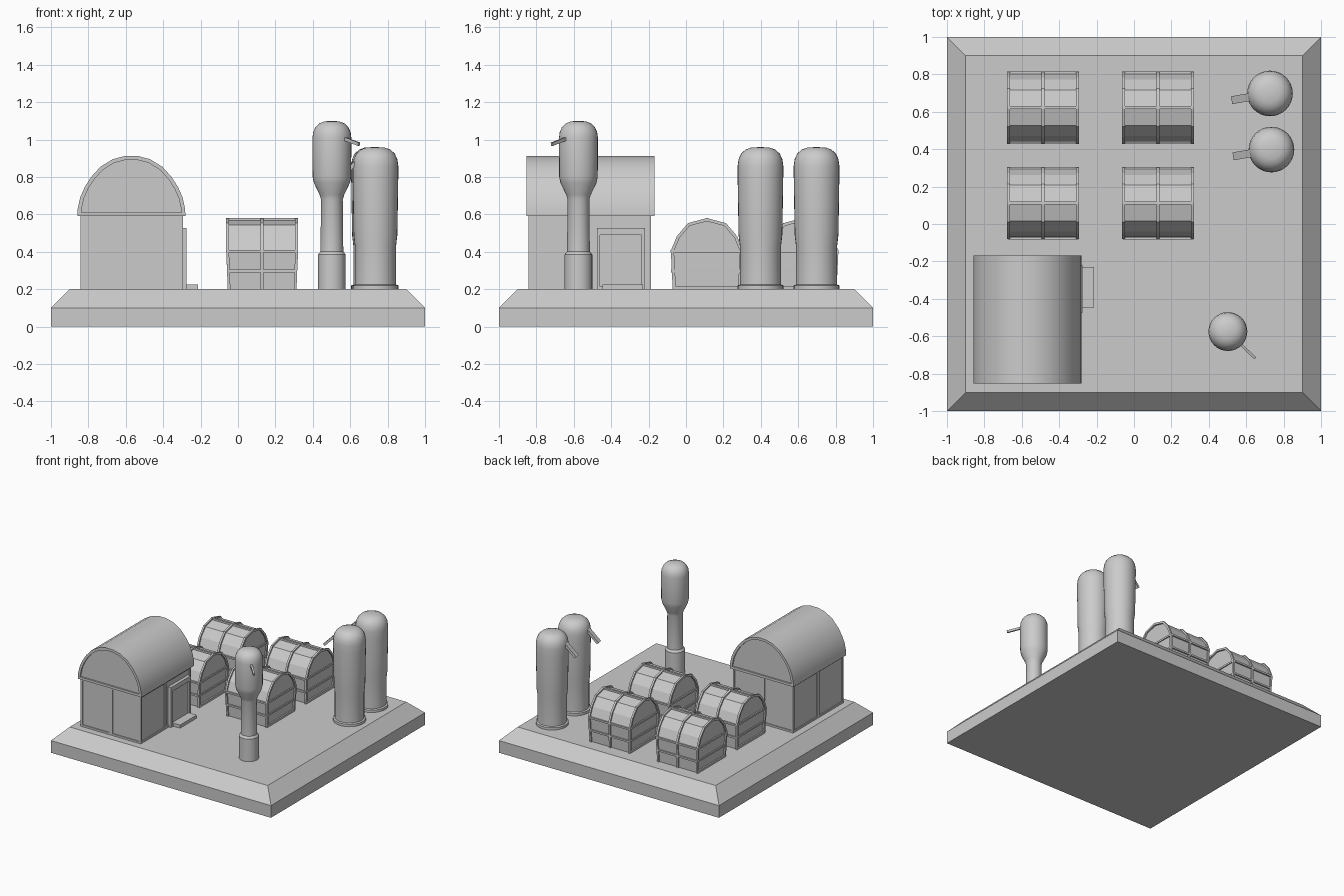
import bpy, bmesh, math
from mathutils import Vector, Matrix

if "Cube" in bpy.data.objects:
    bpy.data.objects.remove(bpy.data.objects["Cube"])


def finish(name, bm, smooth=None):
    bmesh.ops.recalc_face_normals(bm, faces=bm.faces)
    me = bpy.data.meshes.new(name)
    bm.to_mesh(me)
    bm.free()
    ob = bpy.data.objects.new(name, me)
    bpy.context.collection.objects.link(ob)
    if smooth:
        bpy.ops.object.select_all(action='DESELECT')
        ob.select_set(True)
        bpy.context.view_layer.objects.active = ob
        bpy.ops.object.shade_smooth_by_angle(angle=math.radians(smooth))
    return ob


def add_box(bm, x0, x1, y0, y1, z0, z1):
    m = Matrix.Translation(((x0 + x1) / 2, (y0 + y1) / 2, (z0 + z1) / 2))
    bmesh.ops.create_cube(bm, size=1, matrix=m @ Matrix.Diagonal((x1 - x0, y1 - y0, z1 - z0, 1)))


def add_prism(bm, pts, a, b, axis, hole=None):
    """Extrude a side profile from a to b; an equal-length hole makes it a frame."""
    def loop(p, t):
        return [bm.verts.new((t, u, v) if axis == 'x' else (u, t, v)) for u, v in p]

    def bridge(p, q):
        for i in range(len(p)):
            j = (i + 1) % len(p)
            bm.faces.new((p[i], p[j], q[j], q[i]))
    o1, o2 = loop(pts, a), loop(pts, b)
    bridge(o1, o2)
    if hole:
        i1, i2 = loop(hole, a), loop(hole, b)
        bridge(i1, i2)
        bridge(o1, i1)
        bridge(o2, i2)
    else:
        bm.faces.new(o1)
        bm.faces.new(o2)


def mirrored(half):
    """Close a half profile that runs from the base up to the centre line."""
    return half + [(-u, v) for u, v in reversed(half) if u > 0]


def inset(pts, d, zc, cu=0):
    """Shrink a profile towards its centre by about d."""
    w = max(abs(u - cu) for u, v in pts)
    h = max(abs(v - zc) for u, v in pts)
    return [(cu + (u - cu) * (1 - d / w), zc + (v - zc) * (1 - d / h)) for u, v in pts]


def lathe(name, profile, x, y):
    bm = bmesh.new()
    vs = [bm.verts.new((r, 0, z)) for r, z in profile]
    es = [bm.edges.new(e) for e in zip(vs, vs[1:])]
    bmesh.ops.spin(bm, geom=vs + es, cent=(0, 0, 0), axis=(0, 0, 1), angle=math.tau, steps=32)
    bmesh.ops.remove_doubles(bm, verts=bm.verts, dist=1e-4)
    bmesh.ops.translate(bm, verts=bm.verts, vec=(x, y, 0))
    return finish(name, bm, 35)


def bar(name, p, q, width, thick):
    """Box running from p to q."""
    p, q = Vector(p), Vector(q)
    rot = (q - p).to_track_quat('X', 'Z').to_matrix().to_4x4()
    bm = bmesh.new()
    bmesh.ops.create_cube(bm, size=1, matrix=Matrix.Translation((p + q) / 2) @ rot
                          @ Matrix.Diagonal(((q - p).length, width, thick, 1)))
    return finish(name, bm)


# base slab with sloped rim
bm = bmesh.new()
rings = [[bm.verts.new((sx * s, sy * s, z)) for sx, sy in ((-1, -1), (1, -1), (1, 1), (-1, 1))]
         for s, z in ((1, 0), (1, .1), (.9, .2))]
for lo, hi in zip(rings, rings[1:]):
    for i in range(4):
        bm.faces.new((lo[i], lo[(i + 1) % 4], hi[(i + 1) % 4], hi[i]))
bm.faces.new(rings[0])
bm.faces.new(rings[-1])
finish("base_slab", bm)

# house walls: recessed core, posts and rails
cx, cy, hx, hy, t = -.568, -.515, .274, .327, .008
bm = bmesh.new()
add_box(bm, cx - hx + t, cx + hx - t, cy - hy + t, cy + hy - t, .2, .6)
finish("house_walls", bm)
bm = bmesh.new()
for s in (-1, 1):
    for k in (-1, 1):
        px, py = cx + s * (hx - .008), cy + k * (hy - .008)
        add_box(bm, px - .008, px + .008, py - .008, py + .008, .2, .59)
    fx, fy = cx + s * (hx - t / 2), cy + s * (hy - t / 2)
    add_box(bm, cx - .015, cx + .015, fy - t / 2, fy + t / 2, .215, .575)
    add_box(bm, fx - t / 2, fx + t / 2, cy - .015, cy + .015, .215, .575)
    for z in (.2, .575):
        add_box(bm, cx - hx, cx + hx, fy - t / 2, fy + t / 2, z, z + .015)
        add_box(bm, fx - t / 2, fx + t / 2, cy - hy, cy + hy, z, z + .015)
finish("house_frame", bm)

# house barrel roof with recessed gables
arch = mirrored([(.289, .59), (.287, .63), (.274, .69), (.25, .745), (.215, .8),
                 (.165, .855), (.1, .895), (.035, .912)])
arch = [(u + cx - .002, v) for u, v in arch]
inner = inset(arch, .021, .61, cx - .002)
inner = [(u, max(v, .61)) for u, v in inner]
bm = bmesh.new()
add_prism(bm, arch, -.853, -.168, 'y', inner)
finish("house_roof", bm, 30)
bm = bmesh.new()
add_prism(bm, inner, -.841, -.18, 'y')
finish("house_gables", bm, 30)

# house door, its surround and the doorstep
bm = bmesh.new()
for y0, y1, z0, z1 in ((-.477, -.46, .2, .528), (-.237, -.22, .2, .528),
                       (-.46, -.237, .49, .528), (-.46, -.237, .2, .215)):
    add_box(bm, -.31, -.275, y0, y1, z0, z1)
finish("door_surround", bm)
bm = bmesh.new()
add_box(bm, -.31, -.287, -.462, -.235, .2, .5)
finish("door", bm)
bm = bmesh.new()
add_box(bm, -.3, -.214, -.447, -.23, .2, .226)
finish("doorstep", bm)

# greenhouses
shell = mirrored([(.183, .2), (.193, .405), (.161, .483), (.102, .553), (0, .58)])
pane = inset(shell, .012, .39)
pane = [(u, .2 if v < .25 else v) for u, v in pane]
opening = inset(shell, .017, .39)
for n, (gx, gy) in enumerate([(x, y) for x in (-.486, .129) for y in (.112, .622)]):
    glass, frame = bmesh.new(), bmesh.new()
    add_prism(glass, pane, -.18, .18, 'x')
    for a, b in ((-.192, -.177), (-.008, .008), (.177, .192)):
        add_prism(frame, shell, a, b, 'x', opening)
    add_box(frame, -.19, .19, -.008, .008, .56, .58)
    for s in (-1, 1):
        for z, w in ((.29, .184), (.395, .188)):
            add_box(frame, -.188, .188, s * w - .007, s * w + .005, z, z + .014)
            add_box(frame, s * .182 - .006, s * .182 + .006, -w, w, z, z + .014)
    for bm, part in ((glass, "greenhouse_panes"), (frame, "greenhouse_frame")):
        for v in bm.verts:
            if v.co.z < .395:  # walls lean in towards the ground
                v.co.x *= 1 - .22 * (.395 - v.co.z)
        bmesh.ops.translate(bm, verts=bm.verts, vec=(gx, gy, 0))
        finish(f"{part}_{n}", bm)

# storage silos with sloped chutes
silo = [(0, .2), (.122, .2), (.122, .22), (.11, .225), (.11, .43), (.117, .49), (.122, .8),
        (.122, .86), (.117, .895), (.103, .925), (.08, .946), (.05, .957), (0, .96)]
for n, (x, y) in enumerate(((.727, .698), (.735, .398))):
    lathe(f"silo_{n}", silo, x, y)
    bar(f"silo_chute_{n}", (x - .1, y - .018, .885), (x - .198, y - .035, .785), .042, .02)

# slim tower with outlet pipe
tower = [(0, .2), (.074, .2), (.074, .385), (.061, .402), (.058, .68), (.066, .705), (.096, .768),
         (.103, .8), (.104, 1.01), (.1, 1.04), (.088, 1.066), (.068, 1.086), (.04, 1.097), (0, 1.1)]
lathe("tower", tower, .502, -.575)
bar("tower_outlet", (.56, -.633, 1.008), (.647, -.717, .975), .014, .018)
